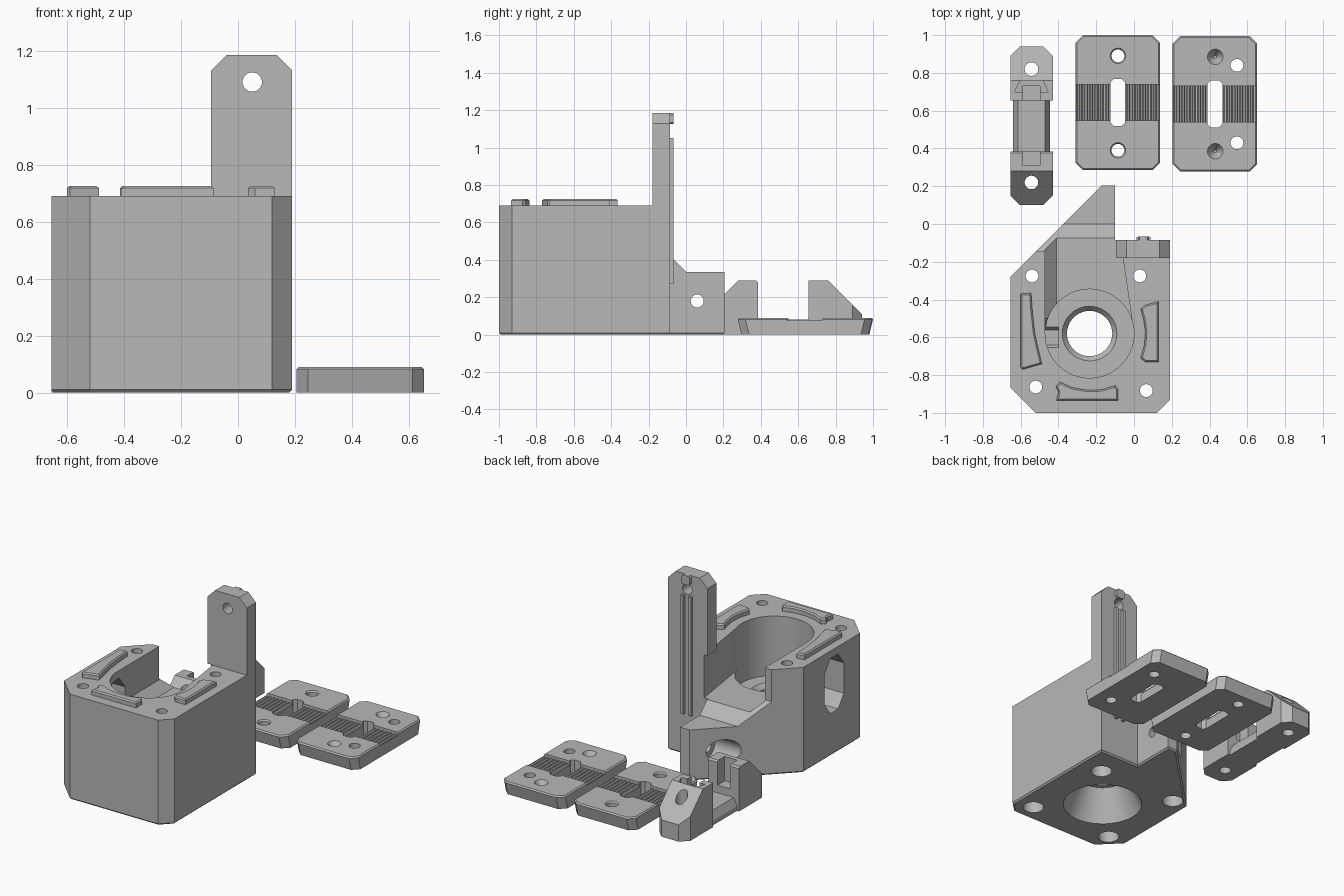
import bpy, bmesh, math
from mathutils import Vector

if "Cube" in bpy.data.objects:
    bpy.data.objects.remove(bpy.data.objects["Cube"], do_unlink=True)

grey = bpy.data.materials.new("plastic_grey")
grey.use_nodes = True
COLOUR = (0.48, 0.48, 0.48, 1)
grey.diffuse_color = COLOUR
grey.node_tree.nodes["Principled BSDF"].inputs["Base Color"].default_value = COLOUR


def finish(name, bm):
    bmesh.ops.recalc_face_normals(bm, faces=bm.faces)
    mesh = bpy.data.meshes.new(name)
    bm.to_mesh(mesh)
    bm.free()
    mesh.materials.append(grey)
    obj = bpy.data.objects.new(name, mesh)
    bpy.context.collection.objects.link(obj)
    return obj


def prism(name, pts, lo, hi, axis="z", bevel_lo=0, bevel_hi=0):
    """Extrude a 2D outline along an axis, with optional chamfered ends."""
    place = {"x": lambda a, b, t: (t, a, b),
             "y": lambda a, b, t: (a, t, b),
             "z": lambda a, b, t: (a, b, t)}[axis]
    bm = bmesh.new()
    rings = [[bm.verts.new(place(a, b, t)) for a, b in pts] for t in (lo, hi)]
    n = len(pts)
    caps = [bm.faces.new(r) for r in rings]
    for i in range(n):
        j = (i + 1) % n
        bm.faces.new((rings[0][i], rings[0][j], rings[1][j], rings[1][i]))
    bmesh.ops.recalc_face_normals(bm, faces=bm.faces)
    for cap, width in zip(caps, (bevel_lo, bevel_hi)):
        if width:
            bmesh.ops.bevel(bm, geom=list(cap.edges), offset=width,
                            segments=1, affect="EDGES")
    return finish(name, bm)


def box(name, x0, x1, y0, y1, z0, z1):
    return prism(name, [(x0, y0), (x1, y0), (x1, y1), (x0, y1)], z0, z1)


def cone(name, x, y, z0, z1, r0, r1=None, sides=40):
    """Upright cylinder or cone between two heights."""
    bm = bmesh.new()
    bmesh.ops.create_cone(bm, cap_ends=True, segments=sides, radius1=r0,
                          radius2=r0 if r1 is None else r1, depth=z1 - z0)
    bmesh.ops.translate(bm, verts=bm.verts, vec=(x, y, (z0 + z1) / 2))
    return finish(name, bm)


def circle(a, b, r, n=32):
    return [(a + r * math.cos(i * math.tau / n), b + r * math.sin(i * math.tau / n))
            for i in range(n)]


def chamfered(x0, x1, y0, y1, c):
    return [(x0 + c, y0), (x1 - c, y0), (x1, y0 + c), (x1, y1 - c),
            (x1 - c, y1), (x0 + c, y1), (x0, y1 - c), (x0, y0 + c)]


def combine(obj, *tools, op="DIFFERENCE"):
    """Apply boolean tools in turn and remove them."""
    for tool in tools:
        mod = obj.modifiers.new("shape", "BOOLEAN")
        mod.operation, mod.solver, mod.object = op, "EXACT", tool
        deps = bpy.context.evaluated_depsgraph_get()
        mesh = bpy.data.meshes.new_from_object(obj.evaluated_get(deps))
        obj.modifiers.clear()
        obj.data = mesh
        bpy.data.objects.remove(tool, do_unlink=True)
    return obj


# Main housing block
BX, BY, TOP = -0.235, -0.58, 0.69
outline = [(-0.52, -1), (0.12, -1), (0.19, -0.93), (0.19, -0.085), (-0.1, -0.085),
           (-0.1, 0.205), (-0.17, 0.205), (-0.655, -0.28), (-0.655, -0.865)]
body = prism("housing", outline, 0, TOP, bevel_lo=0.01)

# Lowered rear foot with its ramp
combine(body, prism("cut", [(-0.145, 1), (-0.145, 0.48), (0, 0.335), (0.5, 0.335), (0.5, 1)],
                    -1, -0.1, "x"))

# Open channel from the bore to the rear, left wall chamfered at the floor
bm = bmesh.new()
for left, z in ((-0.41, 0.41), (-0.47, 0.47), (-0.47, 1)):
    for x, y in ((left, BY), (0, BY), (-0.1, -0.085), (-0.1, 0.1), (left, 0.1)):
        bm.verts.new((x, y, z))
bmesh.ops.convex_hull(bm, input=bm.verts)
combine(body, finish("cut", bm))

# Main bore, centre hole, and funnel underneath
combine(body,
        cone("cut", BX, BY, 0.3, 1, 0.235, sides=64),
        cone("cut", BX, BY, -0.1, 0.5, 0.12),
        cone("cut", BX, BY, 0.27, 0.31, 0.12, 0.153),
        cone("cut", BX, BY, -0.01, 0.2, 0.245, 0.145, sides=64))

# Screw holes with wide pockets below
for x, y in ((-0.54, -0.275), (0.03, -0.275), (-0.52, -0.863), (0.065, -0.882)):
    combine(body, cone("cut", x, y, -0.1, 1, 0.034, sides=24),
            cone("cut", x, y, -0.1, 0.12, 0.064, sides=24))

# Side window and rear cross hole
combine(body,
        prism("cut", [(-0.64, 0.28), (-0.56, 0.28), (-0.5, 0.36), (-0.5, 0.56),
                      (-0.56, 0.64), (-0.64, 0.64), (-0.7, 0.56), (-0.7, 0.36)],
              -0.8, -0.4, "x"),
        prism("cut", circle(0.06, 0.18, 0.035), -0.6, 0, "x"),
        prism("cut", circle(0.06, 0.18, 0.075), -0.6, -0.2, "x"))

# Upright rear tab
tab = prism("upright_tab", [(-0.095, TOP), (0.19, TOP), (0.19, 1.13), (0.135, 1.185),
                            (-0.04, 1.185), (-0.095, 1.13)], -0.18, -0.085, "y")
combine(tab, prism("cut", circle(0.05, 1.09, 0.034), -0.3, 0, "y"))
for i, x in enumerate((0.012, 0.068)):
    box(f"tab_rail_{i + 1}", x, x + 0.02, -0.09, -0.068, 0.27, 1.05)
prism("tab_hook", chamfered(0.02, 0.08, 1.125, 1.185, 0.01), -0.09, -0.066, "y")

# Raised curved pads on the housing top
pads = {
    "left_pad": [(-0.6, -0.37), (-0.545, -0.365), (-0.538, -0.46), (-0.525, -0.58),
                 (-0.505, -0.67), (-0.488, -0.74), (-0.52, -0.75), (-0.59, -0.77), (-0.6, -0.76)],
    "front_pad": [(-0.41, -0.935), (-0.085, -0.935), (-0.085, -0.875), (-0.1, -0.855),
                  (-0.17, -0.877), (-0.25, -0.88), (-0.33, -0.865), (-0.39, -0.837),
                  (-0.415, -0.86), (-0.4, -0.89)],
    "right_pad": [(0.13, -0.41), (0.13, -0.73), (0.06, -0.73), (0.035, -0.71),
                  (0.055, -0.64), (0.06, -0.57), (0.05, -0.5), (0.035, -0.45), (0.06, -0.43)],
}
for name, pts in pads.items():
    prism(name, pts, TOP, 0.725, bevel_hi=0.008)


# Clamp plates
def plate(name, x0, x1, y0, y1):
    cx, cy, h = (x0 + x1) / 2, (y0 + y1) / 2, 0.09
    obj = prism(name, chamfered(x0, x1, y0, y1, 0.04), 0, h, bevel_hi=0.008)
    for v in obj.data.vertices:
        if v.co.z < 0.001:
            v.co.y += 0.02 if v.co.y < cy else -0.02
    # toothed band across the middle, with a rounded slot
    band = [(x0 - 0.01, 0.2), (x0 - 0.01, 0.075)]
    teeth = 16
    step = (x1 - x0) / teeth
    for i in range(teeth):
        x = x0 + i * step
        band += [(x + step * 0.15, 0.075), (x + step * 0.35, 0.058),
                 (x + step * 0.65, 0.058), (x + step * 0.85, 0.075)]
    band += [(x1 + 0.01, 0.075), (x1 + 0.01, 0.2)]
    return combine(obj, prism("cut", band, cy - 0.095, cy + 0.095, "y"),
                   prism("cut", chamfered(cx - 0.039, cx + 0.039, cy - 0.125, cy + 0.125, 0.018),
                         -0.1, 0.2))


plate_a = plate("clamp_plate_through", -0.31, 0.138, 0.285, 1.0)
plate_b = plate("clamp_plate_dimpled", 0.205, 0.652, 0.277, 0.995)
for y in (0.39, 0.89):
    combine(plate_a, cone("cut", -0.085, y, -0.1, 0.2, 0.034, sides=24),
            cone("cut", -0.085, y, 0.08, 0.1, 0.034, 0.048, sides=24))
for y in (0.385, 0.885):
    combine(plate_b, cone("cut", 0.43, y, 0.035, 0.095, 0.008, 0.044, sides=24))
for y in (0.43, 0.84):
    combine(plate_b, cone("cut", 0.545, y, -0.1, 0.2, 0.034, sides=24))

# Two-post clip
CX, CY = -0.543, 0.52
clip = prism("clip", [(0.1, 0), (0.1, 0.11), (0.28, 0.29), (0.375, 0.29), (0.385, 0.28),
                      (0.385, 0.08), (0.655, 0.08), (0.655, 0.29), (0.76, 0.29),
                      (0.94, 0.11), (0.94, 0)], -0.655, -0.43, "x")
combine(clip, prism("plan", chamfered(-0.655, -0.43, 0.1, 0.94, 0.05), -0.1, 0.5),
        op="INTERSECT")
for side in (-1, 1):
    edge = CX + side * 0.112
    combine(clip,
            # narrowed waist, screw hole and notch of each post
            prism("cut", [(edge + side * 0.02, -0.1), (edge - side * 0.015, -0.1),
                          (edge - side * 0.015, 0.03), (edge - side * 0.05, 0.1),
                          (edge + side * 0.02, 0.1)], 0.385, 0.655, "y"),
            cone("cut", CX, CY + side * 0.3, -0.1, 0.5, 0.036, sides=24),
            box("cut", CX - 0.045, CX + 0.045, *sorted((CY + side * 0.1, CY + side * 0.21)),
                0.13, 0.5))
# Flared recess on the rear post
combine(clip, prism("cut", [(CX - 0.06, 0.76), (CX + 0.06, 0.76), (CX + 0.088, 0.7),
                            (CX - 0.088, 0.7)], 0.23, 0.5))

# Smooth round walls, crisp edges
bpy.ops.object.select_all(action="DESELECT")
for obj in bpy.context.scene.objects:
    if obj.type == "MESH":
        obj.select_set(True)
        bpy.context.view_layer.objects.active = obj
bpy.ops.object.shade_smooth_by_angle(angle=math.radians(25))
